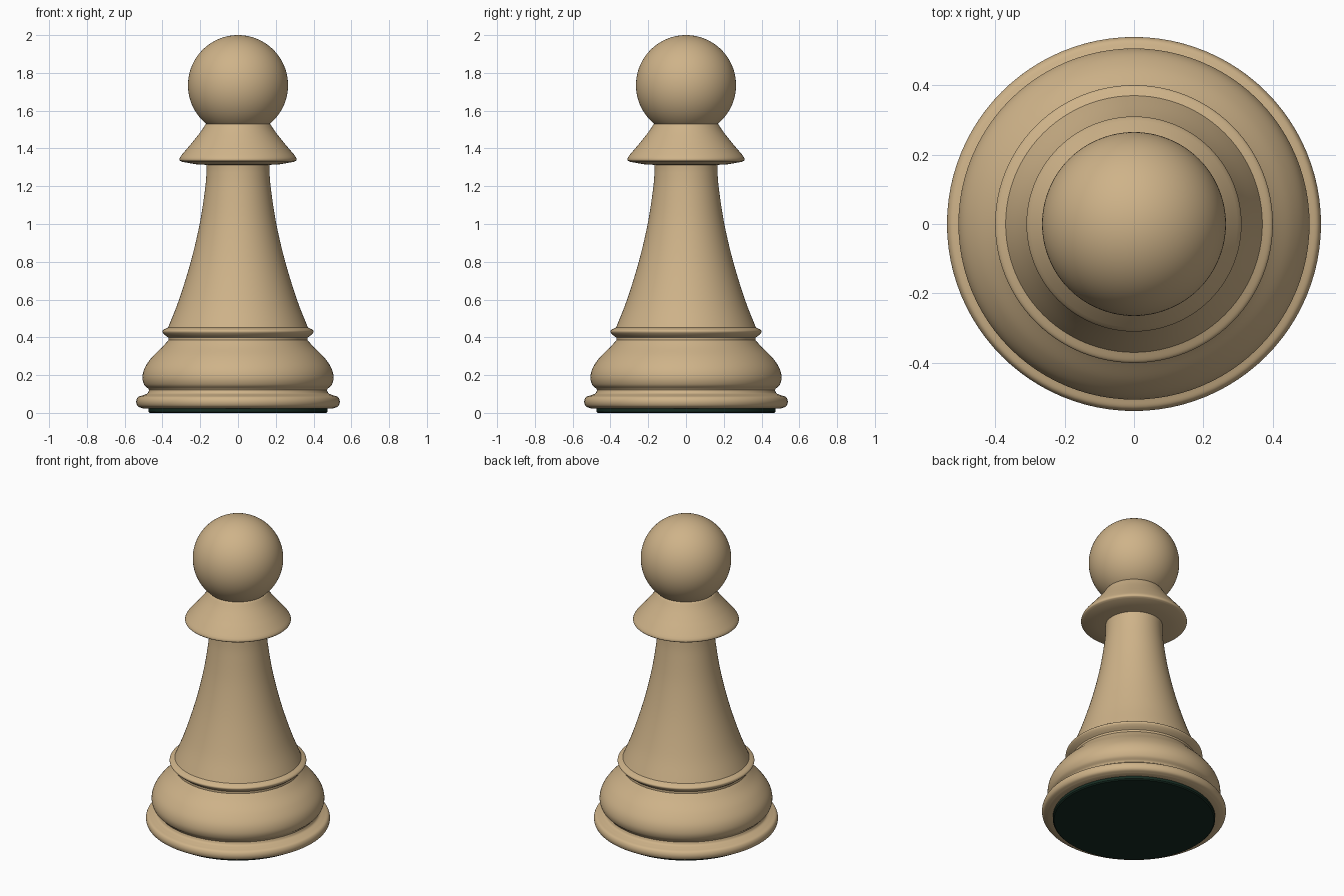
import bpy, bmesh
from math import sin, cos, pi, radians
from mathutils import Vector

if "Cube" in bpy.data.objects:
    bpy.data.objects.remove(bpy.data.objects["Cube"])

SEGMENTS = 96


def material(name, color):
    m = bpy.data.materials.new(name)
    m.diffuse_color = color
    m.use_nodes = True
    m.node_tree.nodes["Principled BSDF"].inputs["Base Color"].default_value = m.diffuse_color
    return m


wood = material("light_wood", (0.62, 0.45, 0.25, 1))
felt = material("green_felt", (0.008, 0.025, 0.016, 1))


def smooth(points, steps=6):
    """Catmull-Rom curve through (radius, height) points."""
    p = [Vector(q) for q in points]
    p = [2 * p[0] - p[1]] + p + [2 * p[-1] - p[-2]]
    out = []
    for a, b, c, d in zip(p, p[1:], p[2:], p[3:]):
        for i in range(steps):
            t = i / steps
            out.append(0.5 * (2 * b + (c - a) * t + (2 * a - 5 * b + 4 * c - d) * t**2
                              + (3 * b - a - 3 * c + d) * t**3))
    return [tuple(v) for v in out] + [tuple(points[-1])]


def lathe(name, profile, mat):
    """Spin a bottom-to-top profile about the z axis."""
    bm = bmesh.new()
    verts = [bm.verts.new((r, 0, z)) for r, z in profile]
    edges = [bm.edges.new(pair) for pair in zip(verts, verts[1:])]
    bmesh.ops.spin(bm, geom=verts + edges, cent=(0, 0, 0), axis=(0, 0, 1),
                   angle=2 * pi, steps=SEGMENTS, use_duplicate=False)
    bmesh.ops.remove_doubles(bm, verts=bm.verts, dist=1e-5)
    bmesh.ops.recalc_face_normals(bm, faces=bm.faces)
    mesh = bpy.data.meshes.new(name)
    bm.to_mesh(mesh)
    bm.free()
    mesh.materials.append(mat)
    obj = bpy.data.objects.new(name, mesh)
    bpy.context.collection.objects.link(obj)
    bpy.ops.object.select_all(action='DESELECT')
    obj.select_set(True)
    bpy.context.view_layer.objects.active = obj
    bpy.ops.object.shade_smooth_by_angle(angle=radians(40))
    return obj


# Felt disc under the foot
lathe("felt_pad", [(0, 0), (0.468, 0), (0.475, 0.006), (0.475, 0.025)], felt)

# Foot rim, rounded base, thin ring
rim = smooth([(0.505, 0.024), (0.531, 0.036), (0.539, 0.06),
              (0.53, 0.083), (0.505, 0.093), (0.48, 0.103), (0.471, 0.12)])
bulge = smooth([(0.475, 0.128), (0.497, 0.15), (0.506, 0.19), (0.493, 0.24),
                (0.455, 0.295), (0.40, 0.35), (0.368, 0.385)])
ring = smooth([(0.368, 0.398), (0.388, 0.413), (0.40, 0.428),
               (0.395, 0.44), (0.37, 0.452)])
lathe("base", [(0.47, 0.022)] + rim + bulge + ring, wood)

# Flared stem
lathe("stem", smooth([(0.37, 0.452), (0.312, 0.60), (0.25, 0.80), (0.203, 1.0),
                      (0.175, 1.18), (0.167, 1.27), (0.167, 1.315)]), wood)

# Conical collar with a rounded lip
lip = smooth([(0.296, 1.329), (0.309, 1.337), (0.308, 1.35), (0.298, 1.366)], 4)
cone = smooth([(0.25, 1.422), (0.20, 1.485), (0.17, 1.53)], 4)
lathe("collar", [(0.16, 1.313), (0.215, 1.315)] + lip + cone + [(0.16, 1.535)], wood)

# Ball head, ending inside the collar
R, ZC = 0.265, 1.735
start, n = -0.93, 40
arc = [start + (pi / 2 - start) * i / n for i in range(n + 1)]
lathe("head", [(R * cos(a) if a < pi / 2 - 1e-6 else 0, ZC + R * sin(a)) for a in arc], wood)
